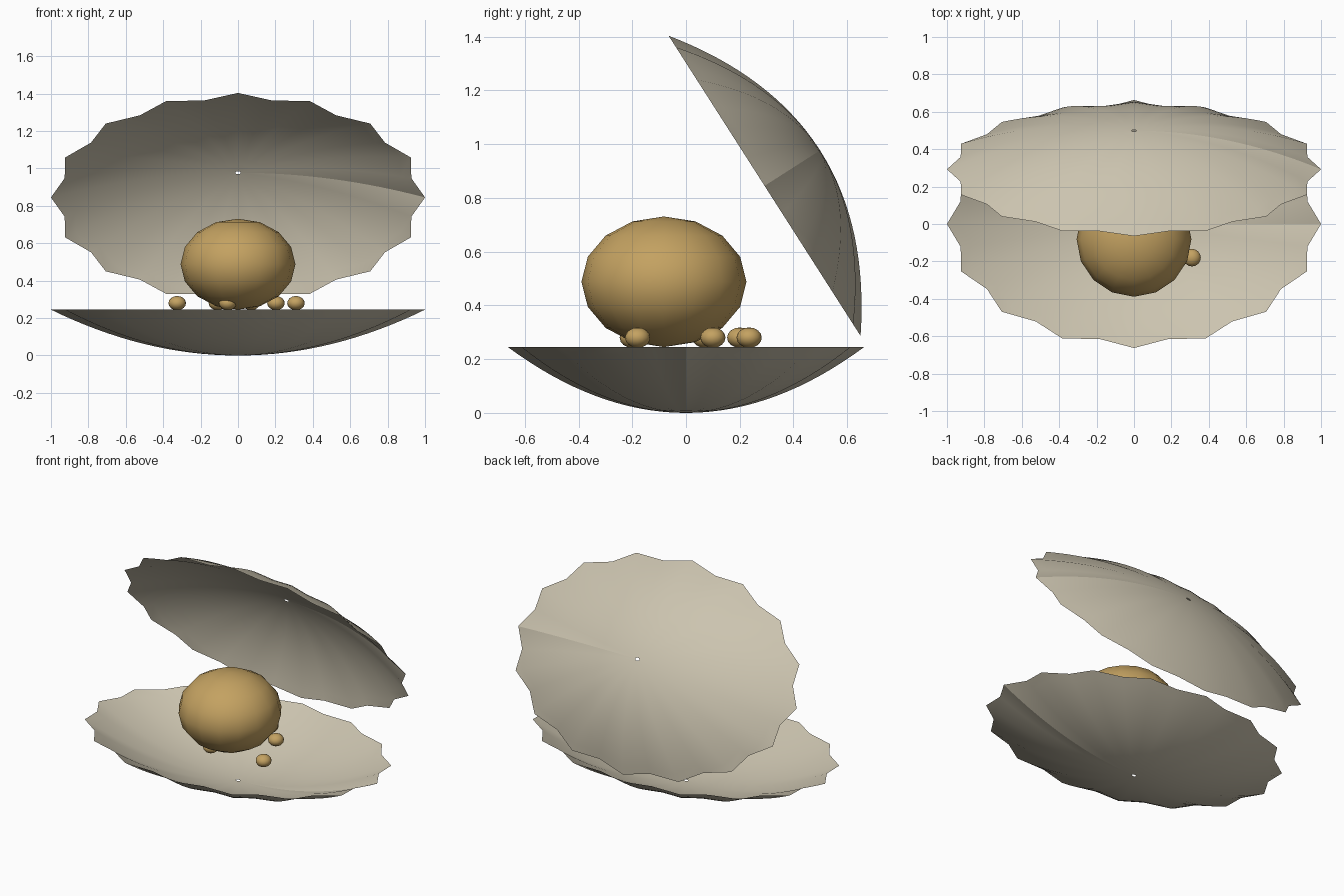
import bpy, bmesh, math
from mathutils import Matrix

if "Cube" in bpy.data.objects:
    bpy.data.objects.remove(bpy.data.objects["Cube"])


def material(name, color):
    m = bpy.data.materials.new(name)
    m.diffuse_color = (*color, 1)
    m.use_nodes = True
    m.node_tree.nodes["Principled BSDF"].inputs["Base Color"].default_value = m.diffuse_color
    return m


SHELL = material("shell beige", (0.60, 0.55, 0.43))
PEARL = material("pearl gold", (0.55, 0.36, 0.12))


def finish(name, bm, mat, matrix):
    for f in bm.faces:
        f.smooth = True
    mesh = bpy.data.meshes.new(name)
    bm.to_mesh(mesh)
    bm.free()
    mesh.materials.append(mat)
    ob = bpy.data.objects.new(name, mesh)
    ob.matrix_world = matrix
    bpy.context.collection.objects.link(ob)


def shell(name, matrix):
    """Scalloped parabolic dish: rim in the local z = 0 plane, pinhole at the apex."""
    bm = bmesh.new()
    depth, rings, cols = 0.245, 16, 32
    grid = []
    for i in range(rings + 1):
        t = 0.014 + (1 - 0.014) * i / rings
        row = []
        for j in range(cols + 1):          # open seam along +x
            a = math.tau * j / cols
            r = t * (1 if j % 2 == 0 else 0.945)
            row.append(bm.verts.new((r * math.cos(a), 0.663 * r * math.sin(a),
                                     depth * (t * t - 1))))
        grid.append(row)
    for i in range(rings):
        for j in range(cols):
            bm.faces.new((grid[i][j], grid[i + 1][j],
                          grid[i + 1][j + 1], grid[i][j + 1]))
    finish(name, bm, SHELL, matrix)


def pearl(name, center, width, height, segments, rings):
    bm = bmesh.new()
    bmesh.ops.create_uvsphere(bm, u_segments=segments, v_segments=rings, radius=1)
    finish(name, bm, PEARL, Matrix.Translation(center)
           @ Matrix.Diagonal((width, width, height, 1)))


# Two shell halves, the upper one tipped open
shell("lower_shell", Matrix.Translation((0, 0, 0.245)))
shell("upper_shell", Matrix.Translation((0, 0.2925, 0.845))
      @ Matrix.Rotation(math.radians(122.6), 4, 'X'))

# Large pearl and the small ones around it
pearl("large_pearl", (0, -0.082, 0.488), 0.307, 0.243, 16, 8)
spots = [(0.31, -0.18), (0.203, 0.10), (-0.055, -0.20),
         (-0.325, 0.07), (-0.11, 0.20), (0.07, 0.235)]
for k, (x, y) in enumerate(spots):
    pearl(f"small_pearl_{k + 1}", (x, y, 0.28), 0.047, 0.038, 16, 8)
